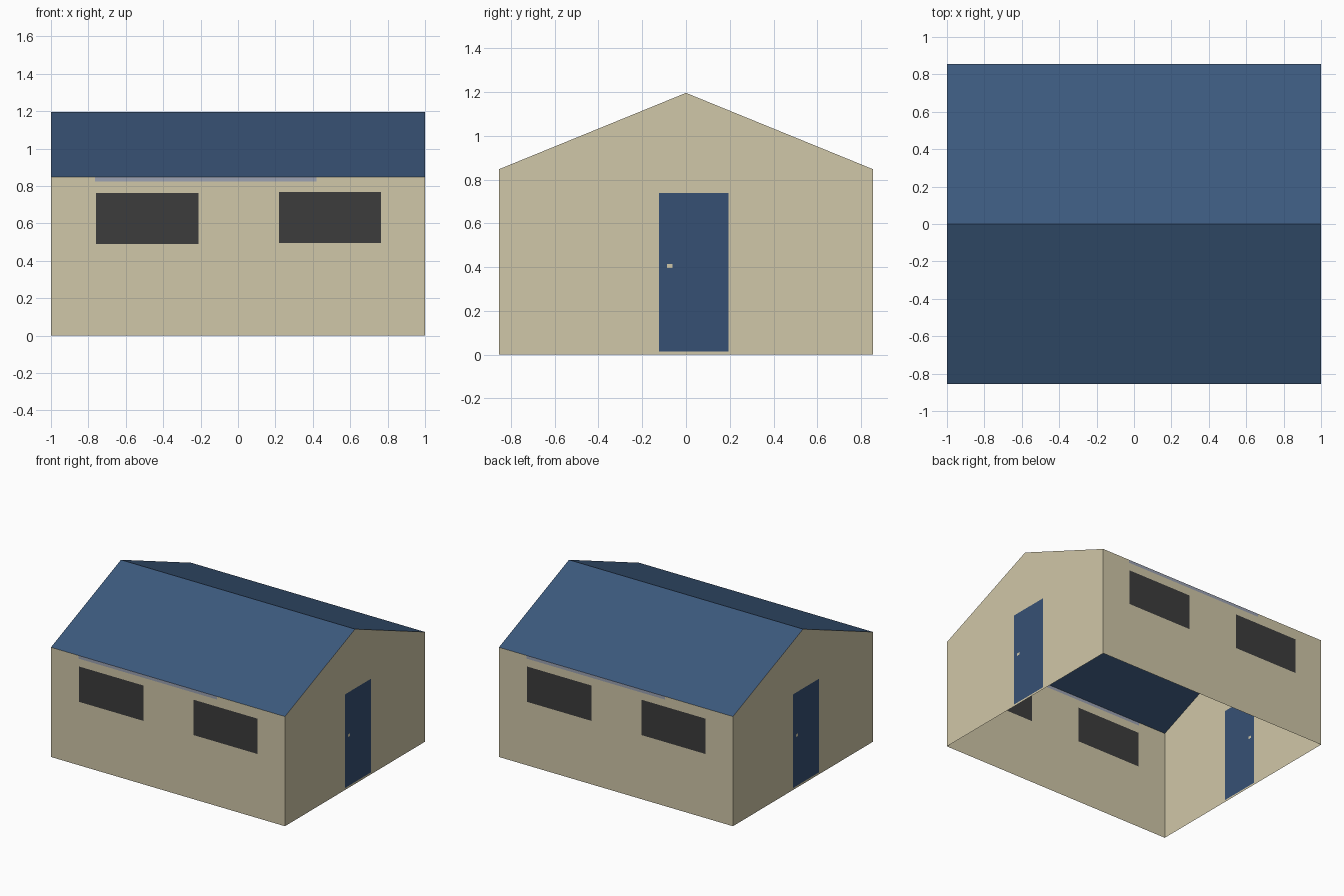
import bpy, bmesh, math
from mathutils import Vector, Matrix

if "Cube" in bpy.data.objects:
    bpy.data.objects.remove(bpy.data.objects["Cube"])

HX, HY, EAVE, RIDGE = 1.0, 0.855, 0.847, 1.196


def srgb(r, g, b):
    lin = [(c / 255 / 12.92) if c < 11 else ((c / 255 + 0.055) / 1.055) ** 2.4 for c in (r, g, b)]
    return (*lin, 1.0)


def material(name, rgb):
    m = bpy.data.materials.new(name)
    m.diffuse_color = srgb(*rgb)
    m.use_nodes = True
    m.node_tree.nodes["Principled BSDF"].inputs["Base Color"].default_value = m.diffuse_color
    return m


BEIGE = material("beige wall", (208, 199, 168))
BLUE = material("blue roof", (60, 89, 125))
DOOR = material("blue door", (54, 80, 116))
DARK = material("dark glass", (60, 60, 60))
GREY = material("grey blue trim", (156, 162, 178))
MATS = [BEIGE, BLUE, DOOR, DARK, GREY]


def build(name, outline, place, patches, turn):
    """Flat panel from a 2D outline, with coloured rectangles (u0, u1, v0, v1, material) cut into it."""
    bm = bmesh.new()
    bm.faces.new([bm.verts.new((u, v, 0)) for u, v in outline])
    for u0, u1, v0, v1, _ in patches:
        for axis, values in (((1, 0, 0), (u0, u1)), ((0, 1, 0), (v0, v1))):
            for c in values:
                bmesh.ops.bisect_plane(bm, geom=bm.verts[:] + bm.edges[:] + bm.faces[:],
                                       plane_co=Vector(axis) * c, plane_no=axis)
    used = [BEIGE] + [m for m in MATS if any(p[4] == m for p in patches)]
    for f in bm.faces:
        c = f.calc_center_median()
        for u0, u1, v0, v1, m in patches:
            if u0 < c.x < u1 and v0 < c.y < v1:
                f.material_index = used.index(m)
    # stand the panel up, then turn it to its side of the house
    for v in bm.verts:
        v.co = Matrix.Rotation(turn, 3, 'Z') @ Vector(place(v.co.x, v.co.y))
    me = bpy.data.meshes.new(name)
    bm.to_mesh(me)
    bm.free()
    for m in used:
        me.materials.append(m)
    bpy.context.collection.objects.link(bpy.data.objects.new(name, me))


# Long walls: two windows and a trim strip under the eave
long_outline = [(-HX, 0), (HX, 0), (HX, EAVE), (-HX, EAVE)]
long_patches = [(-0.76, -0.21, 0.49, 0.763, DARK),
                (0.22, 0.765, 0.495, 0.768, DARK),
                (-0.765, 0.42, 0.823, EAVE, GREY)]
# Gable walls: door with a small handle (later patches paint over earlier ones)
gable_outline = [(-HY, 0), (HY, 0), (HY, EAVE), (0, RIDGE), (-HY, EAVE)]
gable_patches = [(-0.123, 0.194, 0.015, 0.738, DOOR),
                 (-0.087, -0.061, 0.395, 0.415, BEIGE)]

for turn, a, b in ((0, "front", "right"), (math.pi, "back", "left")):
    build(a + "_wall", long_outline, lambda u, v: (u, -HY, v), long_patches, turn)
    build(b + "_gable_wall", gable_outline, lambda u, v: (HX, u, v), gable_patches, turn)

# Roof: two thin slopes meeting at the ridge
bm = bmesh.new()
rows = [[bm.verts.new((x, y, z)) for x in (-HX, HX)]
        for y, z in ((-HY, EAVE), (0, RIDGE), (HY, EAVE))]
for (a, b), (c, d) in zip(rows, rows[1:]):
    bm.faces.new((a, b, d, c))
me = bpy.data.meshes.new("roof")
bm.to_mesh(me)
bm.free()
me.materials.append(BLUE)
bpy.context.collection.objects.link(bpy.data.objects.new("roof", me))
